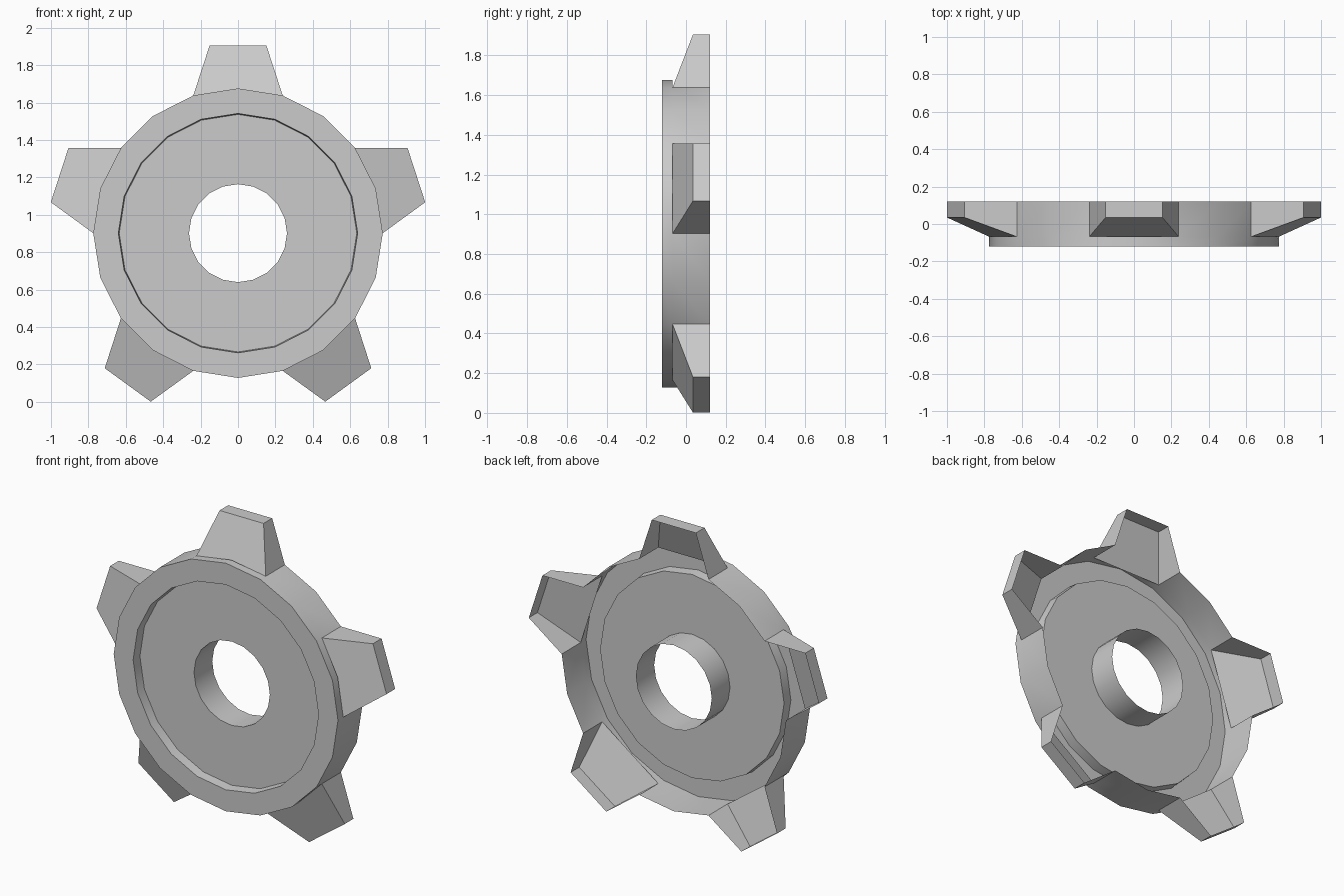
import bpy, bmesh, math
from math import sin, cos, pi

if "Cube" in bpy.data.objects:
    bpy.data.objects.remove(bpy.data.objects["Cube"])

SIDES, TEETH, CZ = 20, 5, 0.902
R_OUT, R_LIP, R_HOLE = 0.774, 0.64, 0.262
FRONT, DISC, BACK = -0.12, -0.06, 0.12
TOOTH_Y, TIP_Y, TIP_R, TIP_W = -0.068, 0.035, 1.003, 0.152

bm = bmesh.new()


def face(*pts):
    return bm.faces.new([bm.verts.new(p) for p in pts])


def polar(r, i, y):
    """Point on the wheel, step i clockwise from the top."""
    a = 2 * pi * i / SIDES
    return (r * sin(a), y, CZ + r * cos(a))


def band(i, r0, y0, r1, y1):
    return face(polar(r0, i, y0), polar(r1, i, y1),
                polar(r1, i + 1, y1), polar(r0, i + 1, y0))


# Thin wheel shell, open at the back: hub tube, recessed disc, lip, rim
for i in range(SIDES):
    band(i, R_HOLE, BACK, R_HOLE, DISC)
    band(i, R_HOLE, DISC, R_LIP - 0.005, DISC)
    band(i, R_LIP - 0.005, DISC, R_LIP, FRONT)
    band(i, R_LIP, FRONT, R_OUT, FRONT)
    band(i, R_OUT, FRONT, R_OUT, TOOTH_Y)
    if i % 4 in (1, 2):          # the rim is open under the teeth
        band(i, R_OUT, TOOTH_Y, R_OUT, BACK)

# Hollow teeth with sloped fronts
for k in range(TEETH):
    c = k * 4
    a = 2 * pi * k / TEETH

    def tip(s, y):
        return (TIP_R * sin(a) + s * TIP_W * cos(a), y,
                CZ + TIP_R * cos(a) - s * TIP_W * sin(a))

    lo, hi = polar(R_OUT, c - 1, TOOTH_Y), polar(R_OUT, c + 1, TOOTH_Y)
    face(lo, polar(R_OUT, c, TOOTH_Y), hi)                      # ledge
    face(lo, tip(-1, TIP_Y), tip(1, TIP_Y), hi)                 # slope
    face(tip(-1, TIP_Y), tip(-1, BACK), tip(1, BACK), tip(1, TIP_Y))
    for s in (-1, 1):                                           # flanks
        face(polar(R_OUT, c + s, TOOTH_Y), tip(s, TIP_Y),
             tip(s, BACK), polar(R_OUT, c + s, BACK))

bmesh.ops.remove_doubles(bm, verts=bm.verts, dist=0.0005)
bmesh.ops.recalc_face_normals(bm, faces=bm.faces)
bm.normal_update()
lip = min(bm.faces, key=lambda f: f.calc_center_median().y)
if lip.normal.y > 0:
    bmesh.ops.reverse_faces(bm, faces=bm.faces)

mesh = bpy.data.meshes.new("toothed_wheel")
bm.to_mesh(mesh)
bm.free()
wheel = bpy.data.objects.new("toothed_wheel", mesh)
bpy.context.collection.objects.link(wheel)
bpy.context.view_layer.objects.active = wheel
wheel.select_set(True)
bpy.ops.object.shade_smooth_by_angle(angle=math.radians(25))
